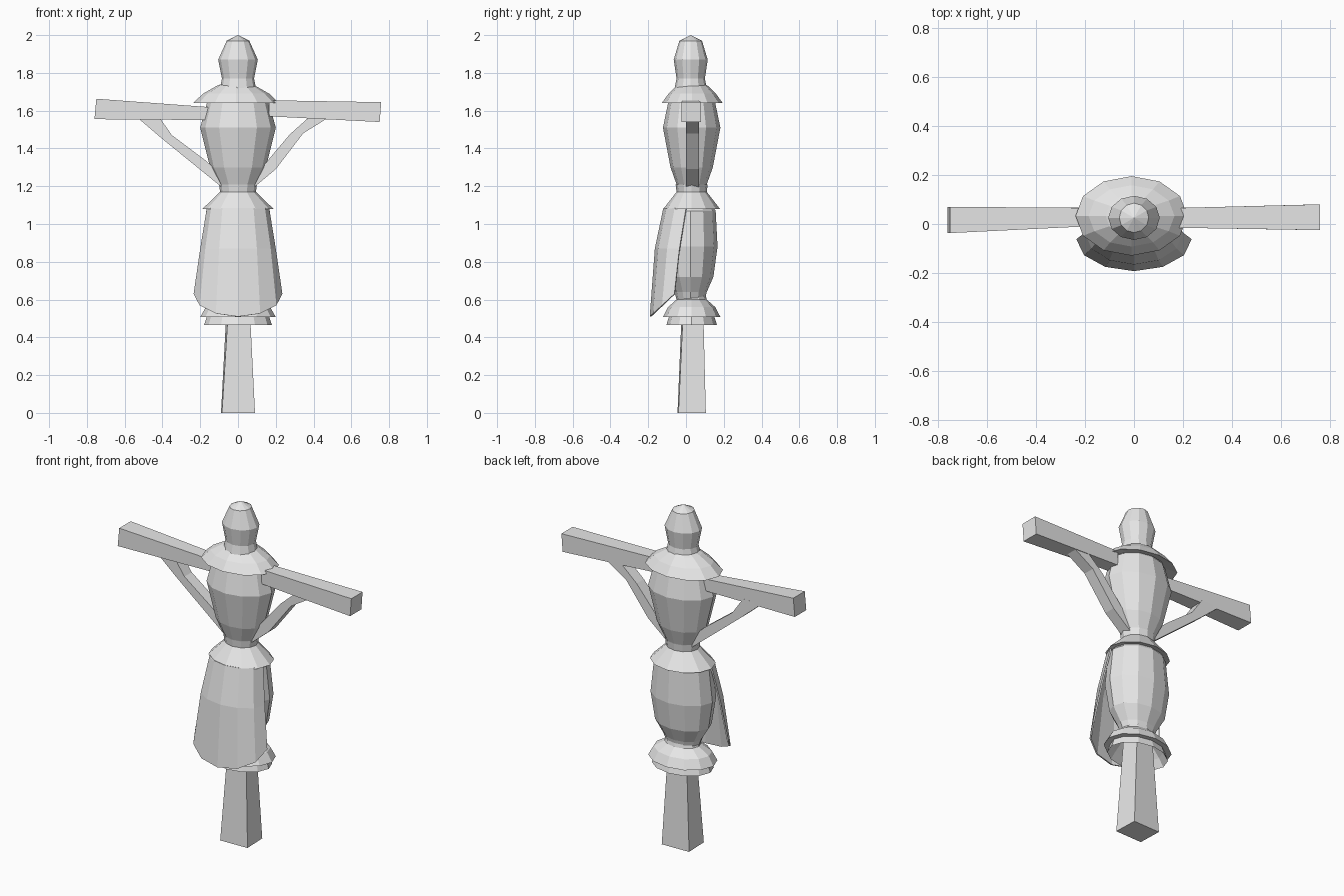
import bpy, bmesh, math
from mathutils import Vector

if "Cube" in bpy.data.objects:
    bpy.data.objects.remove(bpy.data.objects["Cube"], do_unlink=True)

grey = bpy.data.materials.new("pale grey")
grey.use_nodes = True
grey.diffuse_color = (0.8, 0.8, 0.8, 1)
grey.node_tree.nodes["Principled BSDF"].inputs["Base Color"].default_value = (0.8, 0.8, 0.8, 1)


def finish(name, bm, recalc=True):
    if recalc:
        bmesh.ops.recalc_face_normals(bm, faces=bm.faces)
    mesh = bpy.data.meshes.new(name)
    bm.to_mesh(mesh)
    bm.free()
    mesh.materials.append(grey)
    ob = bpy.data.objects.new(name, mesh)
    bpy.context.collection.objects.link(ob)
    return ob


def bridge(bm, rings, closed=True):
    for a, b in zip(rings, rings[1:]):
        n = len(a)
        for i in range(n if closed else n - 1):
            j = (i + 1) % n
            bm.faces.new((a[i], a[j], b[j], b[i]))


def turned(name, profile, centre=(0, 0.03), sides=12):
    """Elliptical turned shape; profile rows are (x radius, y radius, z)."""
    bm = bmesh.new()
    rings = []
    for rx, ry, z in profile:
        rings.append([bm.verts.new((centre[0] + rx * math.cos(math.tau * i / sides),
                                    centre[1] + ry * math.sin(math.tau * i / sides), z))
                      for i in range(sides)])
    bridge(bm, rings)
    bmesh.ops.remove_doubles(bm, verts=bm.verts, dist=0.0005)
    return finish(name, bm)


def bar(name, sections):
    """Four-sided bar through sections of four corner points."""
    bm = bmesh.new()
    rings = [[bm.verts.new(p) for p in s] for s in sections]
    bridge(bm, rings)
    bm.faces.new(rings[0])
    bm.faces.new(rings[-1])
    return finish(name, bm)


def upright(x_low, x_high, y0, y1, z0, z1):
    return [(x_low, y0, z0), (x_low, y1, z0), (x_high, y1, z1), (x_high, y0, z1)]


# Head, shoulder cape and torso
turned("head", [(0, 0, 2.0), (0.06, 0.06, 1.97), (0.105, 0.09, 1.87),
                (0.085, 0.075, 1.77), (0.095, 0.085, 1.72)], (0, 0.025))
turned("shoulder_cape", [(0.08, 0.07, 1.74), (0.105, 0.085, 1.73), (0.175, 0.125, 1.69),
                         (0.228, 0.162, 1.64), (0.15, 0.11, 1.655)], (-0.01, 0.033))
turned("torso", [(0.13, 0.1, 1.67), (0.165, 0.125, 1.64), (0.2, 0.152, 1.51),
                 (0.148, 0.112, 1.3), (0.1, 0.08, 1.21), (0.09, 0.07, 1.17)])

# Waist, lower body and hem
turned("waist_frill", [(0.1, 0.085, 1.21), (0.095, 0.08, 1.17),
                       (0.188, 0.15, 1.08), (0.14, 0.11, 1.09)])
turned("lower_body", [(0.14, 0.11, 1.1), (0.168, 0.132, 1.07), (0.19, 0.142, 0.88),
                      (0.165, 0.12, 0.72), (0.115, 0.085, 0.64), (0.1, 0.075, 0.6)], (0, 0.025))
turned("hem", [(0.09, 0.07, 0.64), (0.105, 0.08, 0.6), (0.17, 0.125, 0.56),
               (0.2, 0.152, 0.508), (0.165, 0.12, 0.51), (0.18, 0.134, 0.465),
               (0.15, 0.11, 0.51), (0.07, 0.06, 0.6)])

# Post
bar("post", [[(-0.085, -0.045, 0), (0.09, -0.04, 0), (0.085, 0.105, 0), (-0.09, 0.1, 0)],
             [(-0.048, -0.02, 0.6), (0.06, -0.012, 0.6), (0.052, 0.09, 0.6), (-0.058, 0.08, 0.6)]])

# Arms
bar("right_arm", [upright(-0.76, -0.75, -0.037, 0.07, 1.555, 1.663),
                  upright(-0.1, -0.1, -0.005, 0.065, 1.55, 1.615)])
bar("left_arm", [upright(0.165, 0.165, -0.015, 0.065, 1.57, 1.655),
                 upright(0.75, 0.758, -0.025, 0.08, 1.54, 1.645)])


# Arm braces: each bend is lower point then upper point in x and z
def brace(name, bends):
    bar(name, [[(a, 0, b), (a, 0.068, b), (c, 0.068, d), (c, 0, d)] for a, b, c, d in bends])


brace("right_brace", [(-0.08, 1.19, -0.12, 1.29), (-0.24, 1.32, -0.17, 1.335),
                      (-0.4, 1.45, -0.35, 1.47), (-0.54, 1.57, -0.42, 1.57)])
brace("left_brace", [(0.08, 1.19, 0.12, 1.29), (0.2, 1.29, 0.165, 1.345),
                     (0.345, 1.48, 0.275, 1.475), (0.49, 1.57, 0.37, 1.56)])

# Apron: a curved sheet with a rounded lower edge
bm = bmesh.new()
rows = []
for rx, cy, ry, z, drop in [(0.165, 0, 0.12, 1.085, 0), (0.2, -0.035, 0.13, 0.87, 0),
                            (0.235, -0.062, 0.13, 0.63, 0.12)]:
    row = []
    for i in range(7):
        a = math.pi * i / 6
        s = math.sin(a)
        row.append(bm.verts.new((-rx * math.cos(a), cy - ry * s, z - drop * s)))
    rows.append(row)
bridge(bm, rows, closed=False)
for f in bm.faces:
    f.normal_update()
    if f.normal.dot(Vector((0, -1, 0))) < 0:
        f.normal_flip()
apron = finish("apron", bm, recalc=False)
thick = apron.modifiers.new("thickness", 'SOLIDIFY')
thick.thickness = 0.008
